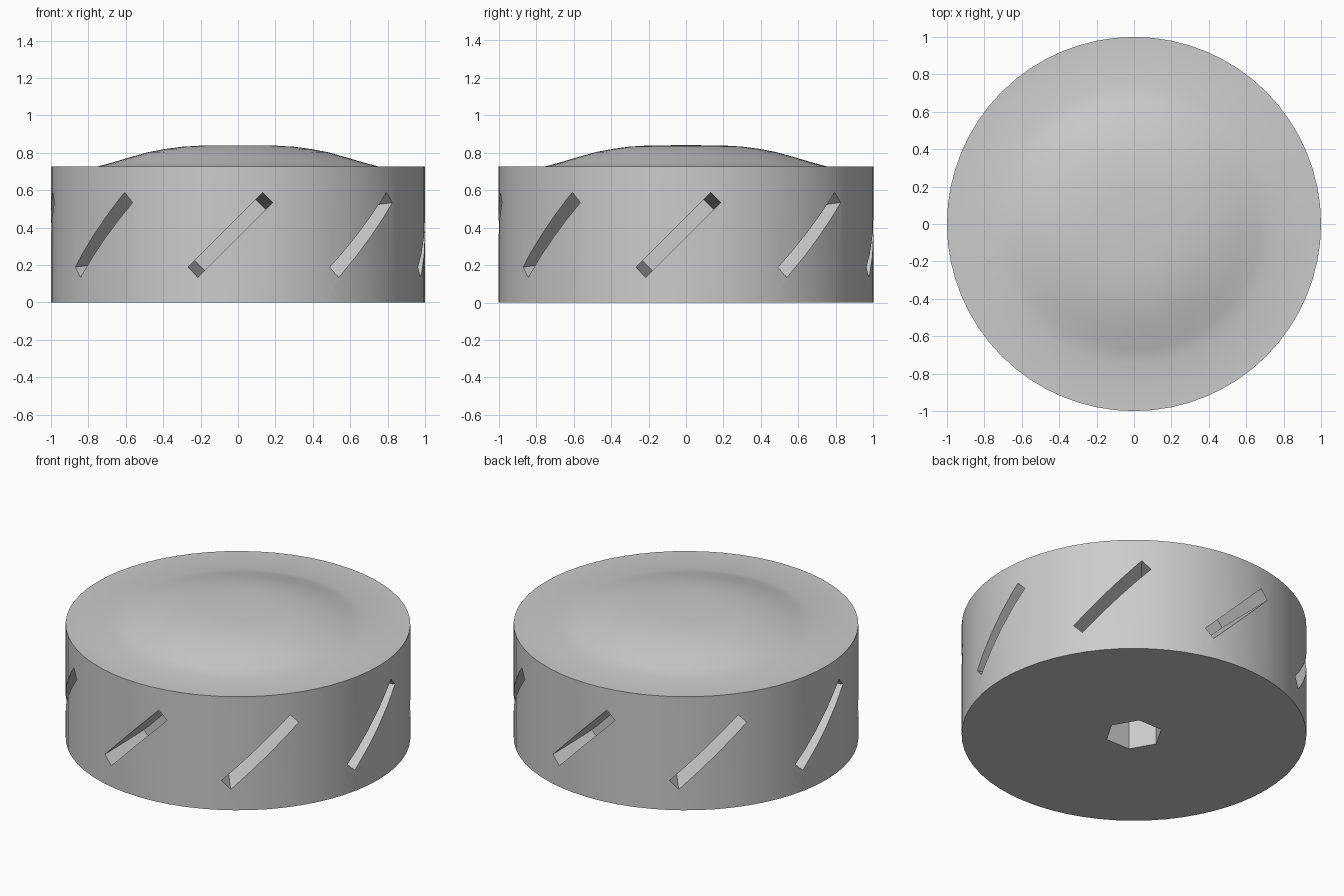
import bpy, bmesh
from math import pi, radians
from mathutils import Matrix, Vector

cube = bpy.data.objects.get("Cube")
if cube:
    bpy.data.objects.remove(cube)

SEGMENTS = 64
HEIGHT = 0.727
SLOTS = 8

grey = bpy.data.materials.new("plain grey")
grey.use_nodes = True
colour = (0.6, 0.6, 0.6, 1)
grey.diffuse_color = colour
grey.node_tree.nodes["Principled BSDF"].inputs["Base Color"].default_value = colour


def make_object(name, bm):
    bmesh.ops.recalc_face_normals(bm, faces=bm.faces)
    mesh = bpy.data.meshes.new(name)
    bm.to_mesh(mesh)
    bm.free()
    mesh.materials.append(grey)
    obj = bpy.data.objects.new(name, mesh)
    bpy.context.collection.objects.link(obj)
    return obj


def lathe(name, profile):
    bm = bmesh.new()
    verts = [bm.verts.new((r, 0, z)) for r, z in profile]
    edges = [bm.edges.new(pair) for pair in zip(verts, verts[1:])]
    bmesh.ops.spin(bm, geom=verts + edges, cent=(0, 0, 0), axis=(0, 0, 1),
                   angle=2 * pi, steps=SEGMENTS, use_merge=True)
    bmesh.ops.remove_doubles(bm, verts=bm.verts, dist=1e-4)
    # close the flat underside
    bmesh.ops.holes_fill(bm, edges=bm.edges, sides=0)
    return make_object(name, bm)


# Round body with a shallow dome on top
body = lathe("knob_body", [
    (1, 0), (1, HEIGHT), (0.75, HEIGHT), (0.67, 0.748), (0.58, 0.775),
    (0.48, 0.803), (0.39, 0.82), (0.3, 0.832), (0.2, 0.838), (0, 0.84)])


# Diagonal grip slots: deep pockets whose short ends taper inward
def add_slot(bm, angle):
    outer, inner, back = 0.293, 0.231, 0.62
    front = 1.05
    half_width = 0.038
    corners = []
    for half, y in ((outer, -front), (inner, -back)):
        corners.append([Vector((sx * half, y, sz * half_width))
                        for sx, sz in ((-1, -1), (1, -1), (1, 1), (-1, 1))])
    place = (Matrix.Rotation(angle, 4, "Z")
             @ Matrix.Translation((-0.042, 0, 0.36))
             @ Matrix.Rotation(radians(-45), 4, "Y"))
    a, b = [[bm.verts.new(place @ c) for c in ring] for ring in corners]
    bm.faces.new(a)
    bm.faces.new(b[::-1])
    for i in range(4):
        j = (i + 1) % 4
        bm.faces.new((a[j], a[i], b[i], b[j]))


bm = bmesh.new()
for i in range(SLOTS):
    add_slot(bm, 2 * pi * i / SLOTS)
slot_cutter = make_object("slot_cutter", bm)

# Hexagonal shaft socket in the underside
bm = bmesh.new()
socket_depth = 0.36
bmesh.ops.create_cone(bm, cap_ends=True, segments=6, radius1=0.168, radius2=0.168,
                      depth=2 * socket_depth, matrix=Matrix.Rotation(pi / 2, 4, "Z"))
for v in bm.verts:
    v.co = Matrix.Rotation(pi / 2, 3, "Z") @ v.co
# keep one corner on the x axis
turn = min((v.co.xy.angle_signed(Vector((1, 0))) for v in bm.verts), key=abs)
bmesh.ops.rotate(bm, verts=bm.verts, cent=(0, 0, 0),
                 matrix=Matrix.Rotation(-turn if abs(turn) > 0.01 else 0, 3, "Z"))
socket_cutter = make_object("socket_cutter", bm)

# Cut the pockets, then shade
bpy.ops.object.select_all(action="DESELECT")
bpy.context.view_layer.objects.active = body
body.select_set(True)
for cutter in (slot_cutter, socket_cutter):
    cut = body.modifiers.new(cutter.name, "BOOLEAN")
    cut.operation = "DIFFERENCE"
    cut.solver = "EXACT"
    cut.object = cutter
    bpy.ops.object.modifier_apply(modifier=cut.name)
    bpy.data.objects.remove(cutter)

bpy.ops.object.shade_smooth_by_angle(angle=radians(30))
